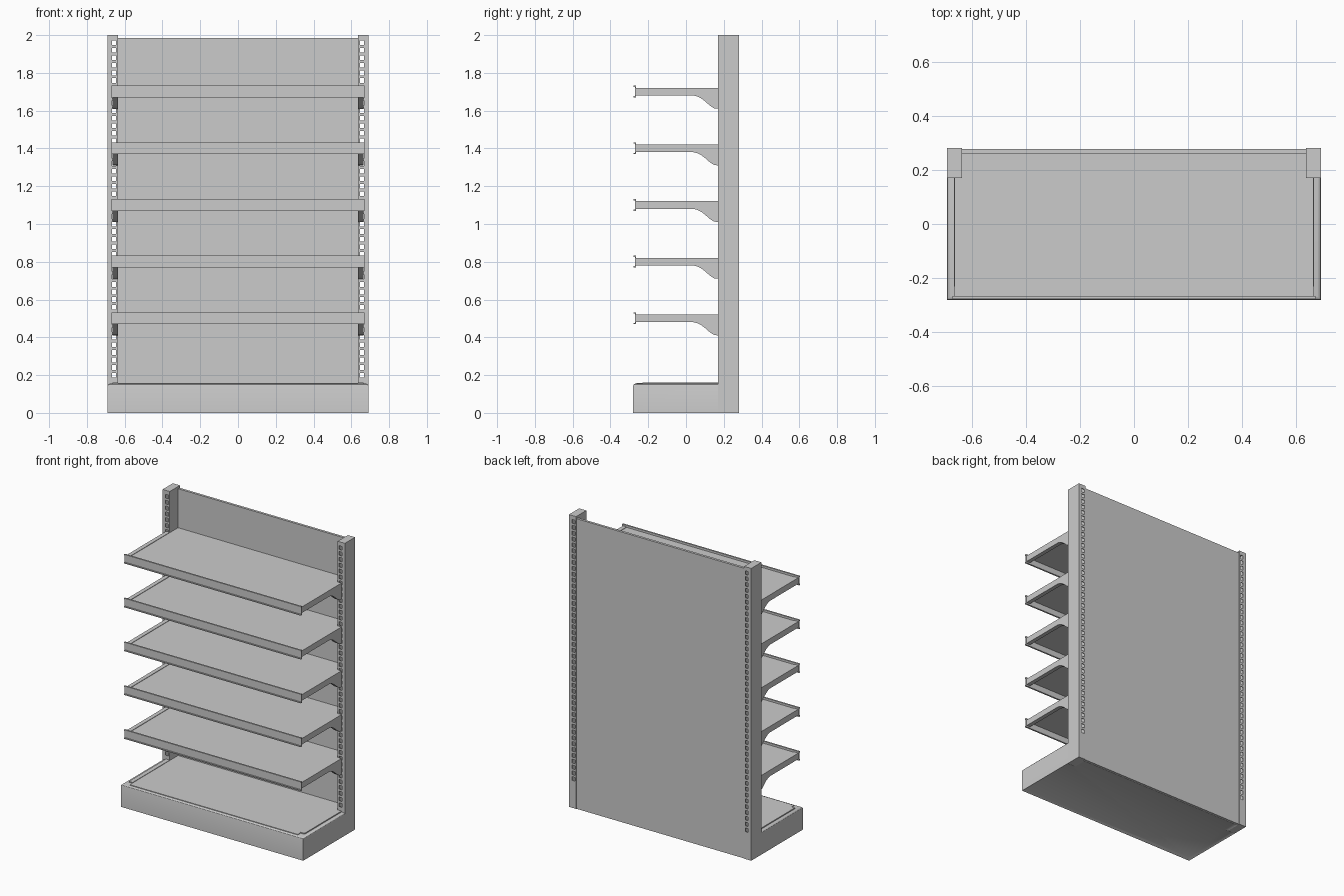
import bpy, bmesh
from mathutils import Vector, Matrix

if "Cube" in bpy.data.objects:
    bpy.data.objects.remove(bpy.data.objects["Cube"])


def add_box(bm, x0, x1, y0, y1, z0, z1, flip=False):
    size = Vector((x1 - x0, y1 - y0, z1 - z0))
    mid = Vector((x0 + x1, y0 + y1, z0 + z1)) / 2
    res = bmesh.ops.create_cube(bm, size=1, matrix=Matrix.Translation(mid) @ Matrix.Diagonal((*size, 1)))
    if flip:
        faces = {f for v in res["verts"] for f in v.link_faces}
        bmesh.ops.reverse_faces(bm, faces=list(faces))


def add_prism(bm, points, offset):
    face = bm.faces.new([bm.verts.new(p) for p in points])
    ext = bmesh.ops.extrude_face_region(bm, geom=[face])["geom"]
    verts = [g for g in ext if isinstance(g, bmesh.types.BMVert)]
    bmesh.ops.translate(bm, verts=verts, vec=offset)
    bmesh.ops.recalc_face_normals(bm, faces=bm.faces[:])


def finish(bm, name, mirror=False, smooth=False):
    mesh = bpy.data.meshes.new(name)
    bm.to_mesh(mesh)
    bm.free()
    obj = bpy.data.objects.new(name, mesh)
    bpy.context.collection.objects.link(obj)
    if smooth:
        bpy.ops.object.select_all(action='DESELECT')
        obj.select_set(True)
        bpy.context.view_layer.objects.active = obj
        bpy.ops.object.shade_smooth_by_angle()
    if mirror:
        obj.modifiers.new("mirror", 'MIRROR').use_mirror_merge = False
    return obj


# slot cutters for the uprights
bm = bmesh.new()
for i in range(45):
    z = 0.2 + i * 0.04
    add_box(bm, 0.645, 0.667, 0.1, 0.35, z - 0.0125, z + 0.0125)
cutter = finish(bm, "slot_cutter")
cutter.hide_render = True
cutter.hide_set(True)

# hollow slotted uprights
bm = bmesh.new()
add_box(bm, 0.636, 0.69, 0.17, 0.28, 0, 2)
add_box(bm, 0.640, 0.686, 0.174, 0.276, 0.004, 1.996, flip=True)
upright = finish(bm, "uprights")
cut = upright.modifiers.new("slots", 'BOOLEAN')
cut.operation = 'DIFFERENCE'
cut.solver = 'EXACT'
cut.object = cutter
upright.modifiers.new("mirror", 'MIRROR').use_mirror_merge = False

# back panel
bm = bmesh.new()
add_box(bm, -0.637, 0.637, 0.26, 0.277, 0, 1.985)
finish(bm, "back_panel")

# base plinth with rounded top rim and recessed underside
bm = bmesh.new()
half = [(0.69, -0.28), (0.69, 0.17), (0.636, 0.17), (0.636, 0.26)]
outline = half + [(-x, y) for x, y in reversed(half)]
add_prism(bm, [(x, y, 0) for x, y in outline], Vector((0, 0, 0.155)))
bottom = [f for f in bm.faces if f.normal.z < -0.9]
bmesh.ops.inset_region(bm, faces=bottom, thickness=0.02, use_even_offset=True)
bmesh.ops.translate(bm, verts=bottom[0].verts[:], vec=(0, 0, 0.01))
rim = []
for e in bm.edges:
    a, b = e.verts[0].co, e.verts[1].co
    outer = (abs(a.x) > 0.68 and abs(b.x) > 0.68)
    if min(a.z, b.z) > 0.15 and outer:
        rim.append(e)
bmesh.ops.bevel(bm, geom=rim, offset=0.012, segments=3, profile=0.5, affect='EDGES')
finish(bm, "base_plinth", smooth=True)

# base deck
bm = bmesh.new()
add_box(bm, -0.636, 0.636, -0.262, 0.26, 0.15, 0.159)
finish(bm, "base_deck")
bm = bmesh.new()
add_box(bm, 0.636, 0.665, -0.23, 0.17, 0.15, 0.162)
finish(bm, "base_deck_edges", mirror=True)

# side profile of a shelf bracket (y, z relative to the shelf)
bracket = [(-0.268, -0.02), (-0.268, 0.021), (0.17, 0.021), (0.17, -0.09), (0.148, -0.087),
           (0.125, -0.072), (0.1, -0.05), (0.08, -0.035), (0.06, -0.025), (0.04, -0.02)]
# price rail channel profile
rail = [(-0.266, -0.03), (-0.266, 0.032), (-0.277, 0.032), (-0.277, 0.025),
        (-0.271, 0.025), (-0.271, -0.023), (-0.277, -0.023), (-0.277, -0.03)]

for n in range(5):
    z = 0.5 + 0.3 * n
    # shelf plate
    bm = bmesh.new()
    add_box(bm, -0.637, 0.637, -0.266, 0.26, z + 0.01, z + 0.018)
    finish(bm, f"shelf_plate_{n + 1}")
    # end brackets
    bm = bmesh.new()
    add_prism(bm, [(0.636, y, z + h) for y, h in bracket], Vector((0.028, 0, 0)))
    finish(bm, f"shelf_brackets_{n + 1}", mirror=True, smooth=True)
    # front rail
    bm = bmesh.new()
    add_prism(bm, [(-0.67, y, z + h) for y, h in rail], Vector((1.34, 0, 0)))
    finish(bm, f"shelf_rail_{n + 1}")
